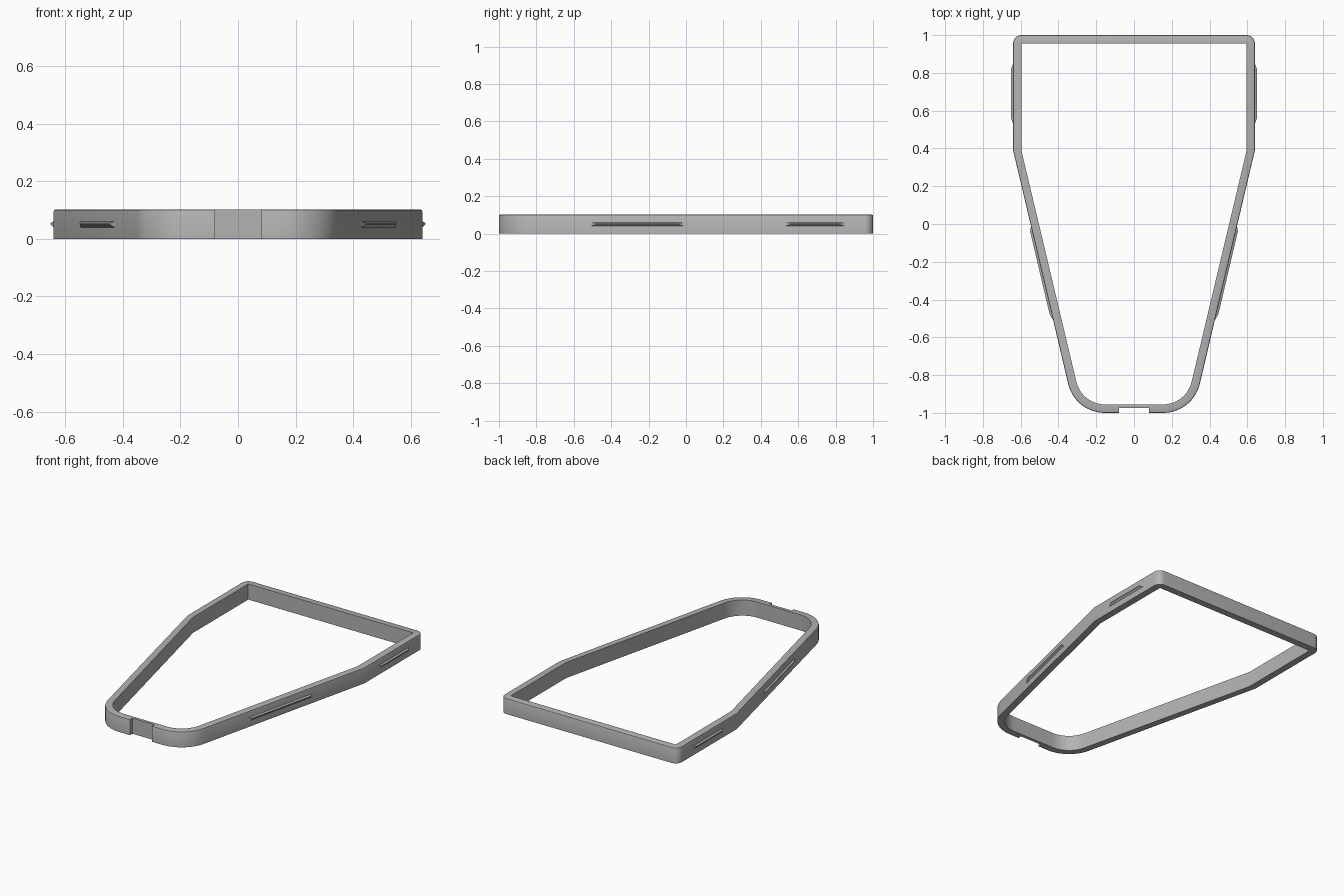
import bpy, bmesh, math

if "Cube" in bpy.data.objects:
    bpy.data.objects.remove(bpy.data.objects["Cube"])

grey = bpy.data.materials.new("mid grey")
grey.use_nodes = True
grey.diffuse_color = (0.45, 0.45, 0.45, 1)
grey.node_tree.nodes["Principled BSDF"].inputs["Base Color"].default_value = grey.diffuse_color

HEIGHT, WALL, EDGE = 0.102, 0.045, 0.007
KINK = (0.64, 0.39)        # where the side turns inward
LEAN = math.radians(13.25)  # slope of the tapering side


def finish(bm, name):
    bmesh.ops.remove_doubles(bm, verts=bm.verts, dist=0.0002)
    bmesh.ops.recalc_face_normals(bm, faces=bm.faces)
    mesh = bpy.data.meshes.new(name)
    bm.to_mesh(mesh)
    bm.free()
    mesh.materials.append(grey)
    obj = bpy.data.objects.new(name, mesh)
    bpy.context.collection.objects.link(obj)
    return obj


def arc(cx, cy, r, start, end, steps):
    angles = [start + (end - start) * i / steps for i in range(steps + 1)]
    return [(cx + r * math.cos(a), cy + r * math.sin(a)) for a in angles]


def outline(d):
    """Closed outline, moved inward by d, with the front notch."""
    half = [(0.08, max(d - 1, -0.975)), (0.08, d - 1)]
    half += arc(0.154, -0.8, 0.2 - d, -math.pi / 2, -LEAN, 20)
    half += [(KINK[0] - d, KINK[1] - d * math.tan(LEAN / 2))]
    half += arc(0.595, 0.955, WALL - d, 0, math.pi / 2, 8)
    return half + [(-x, y) for x, y in reversed(half)]


# Frame: stacked outlines form the outer wall, softened rim, and inner wall
bm = bmesh.new()
section = [(0, 0), (0, HEIGHT - EDGE), (EDGE * 0.3, HEIGHT - EDGE * 0.3),
           (EDGE, HEIGHT), (WALL, HEIGHT), (WALL, 0)]
rings = [[bm.verts.new((x, y, z)) for x, y in outline(d)] for d, z in section]
for a, b in zip(rings, rings[1:] + rings[:1]):
    for i in range(len(a)):
        j = (i + 1) % len(a)
        bm.faces.new((a[i], a[j], b[j], b[i]))
frame = finish(bm, "frame")
bpy.context.view_layer.objects.active = frame
frame.select_set(True)
bpy.ops.object.shade_smooth_by_angle(angle=math.radians(30))


# Side ridges: slim wedge lips with tapered ends
def side_x(y):
    return KINK[0] - max(0, KINK[1] - y) * math.tan(LEAN)


def ridge(name, y0, y1, side):
    bm = bmesh.new()
    loops = []
    for out, inset, z0, z1 in [(-0.004, 0, 0.036, 0.062), (0.011, 0.04, 0.05, 0.055)]:
        loops.append([bm.verts.new((side * (side_x(y) + out), y, z))
                      for y, z in [(y0 + inset, z0), (y1 - inset, z0),
                                   (y1 - inset, z1), (y0 + inset, z1)]])
    base, top = loops
    bm.faces.new(base)
    bm.faces.new(top)
    for i in range(4):
        j = (i + 1) % 4
        bm.faces.new((base[i], base[j], top[j], top[i]))
    finish(bm, name)


for side, label in [(1, "left"), (-1, "right")]:
    ridge(label + "_rear_ridge", 0.52, 0.86, side)
    ridge(label + "_front_ridge", -0.52, 0.0, side)
